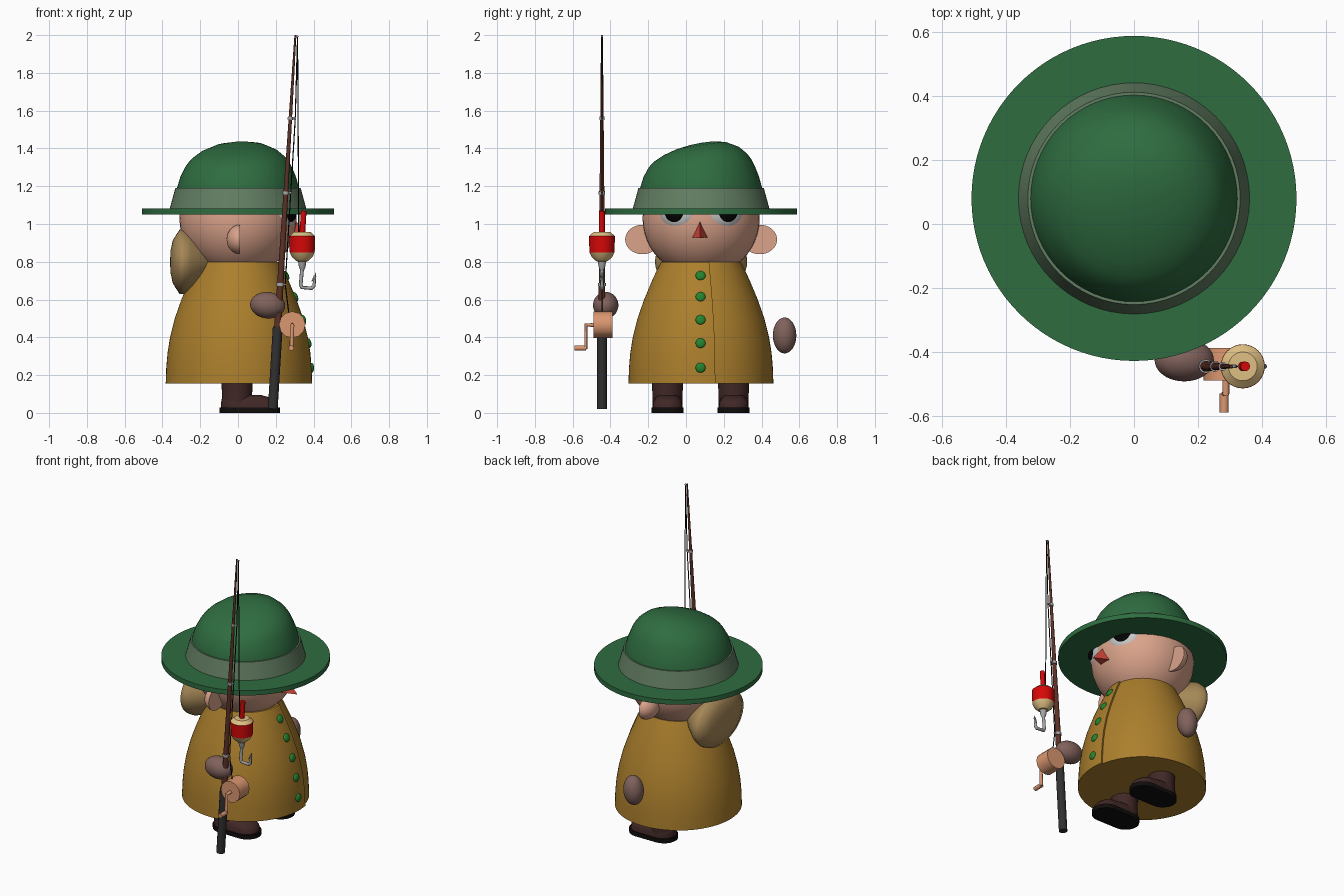
import bpy, bmesh, math
from math import sin, cos, pi, radians
from mathutils import Vector, Matrix

if "Cube" in bpy.data.objects:
    bpy.data.objects.remove(bpy.data.objects["Cube"])

CY = 0.08  # the figure's own axis in y; it faces +x
mats = {}


def mat(rgb):
    if rgb not in mats:
        m = bpy.data.materials.new("colour_%d" % len(mats))
        m.diffuse_color = [(c / 255) ** 2.2 for c in rgb] + [1]
        m.use_nodes = True
        m.node_tree.nodes["Principled BSDF"].inputs["Base Color"].default_value = m.diffuse_color
        mats[rgb] = m
    return mats[rgb]


def finish(ob, rgb, angle=35):
    ob.data.materials.clear()
    ob.data.materials.append(mat(rgb))
    bpy.ops.object.select_all(action='DESELECT')
    ob.select_set(True)
    bpy.context.view_layer.objects.active = ob
    if ob.type == 'CURVE':
        bpy.ops.object.convert(target='MESH')
        ob = bpy.context.view_layer.objects.active
    bpy.ops.object.shade_smooth_by_angle(angle=radians(angle))
    return ob


def from_bm(name, bm, rgb, angle=35):
    bmesh.ops.recalc_face_normals(bm, faces=bm.faces)
    me = bpy.data.meshes.new(name)
    bm.to_mesh(me)
    bm.free()
    ob = bpy.data.objects.new(name, me)
    bpy.context.collection.objects.link(ob)
    return finish(ob, rgb, angle)


def loft(name, rings, rgb, angle=35):
    """Skin a list of equal rings of points and cap both ends."""
    bm = bmesh.new()
    rows = [[bm.verts.new(p) for p in ring] for ring in rings]
    n = len(rows[0])
    for a, b in zip(rows, rows[1:]):
        for i in range(n):
            bm.faces.new((a[i], a[(i + 1) % n], b[(i + 1) % n], b[i]))
    bm.faces.new(rows[0])
    bm.faces.new(rows[-1])
    bmesh.ops.remove_doubles(bm, verts=bm.verts, dist=1e-5)
    return from_bm(name, bm, rgb, angle)


def lathe(name, profile, rgb, x=0, y=CY, n=64, warp=None, angle=35):
    rings = []
    for r, z in profile:
        ring = [Vector((r * cos(2 * pi * i / n), r * sin(2 * pi * i / n), z)) for i in range(n)]
        rings.append([(warp(p) if warp else p) + Vector((x, y, 0)) for p in ring])
    return loft(name, rings, rgb, angle)


def ellipsoid(name, loc, radii, rgb, turn=0, tilt=0, cut=None):
    bm = bmesh.new()
    bmesh.ops.create_uvsphere(bm, u_segments=40, v_segments=24, radius=1)
    if cut:  # keep the side behind a flat face through the centre
        g = bm.verts[:] + bm.edges[:] + bm.faces[:]
        r = bmesh.ops.bisect_plane(bm, geom=g, plane_co=(0, 0, 0), plane_no=cut, clear_outer=True)
        edges = [e for e in r['geom_cut'] if isinstance(e, bmesh.types.BMEdge)]
        bmesh.ops.contextual_create(bm, geom=edges)
    bm.transform(Matrix.Translation(loc) @ Matrix.Rotation(turn, 4, 'Z')
                 @ Matrix.Rotation(tilt, 4, 'Y') @ Matrix.Diagonal((*radii, 1)))
    return from_bm(name, bm, rgb)


def tube(name, pts, radii, rgb):
    cu = bpy.data.curves.new(name, 'CURVE')
    cu.dimensions = '3D'
    cu.bevel_depth = 1
    cu.bevel_resolution = 4
    cu.use_fill_caps = True
    sp = cu.splines.new('POLY')
    sp.points.add(len(pts) - 1)
    for i, p in enumerate(pts):
        sp.points[i].co = (*p, 1)
        sp.points[i].radius = radii[i] if isinstance(radii, list) else radii
    ob = bpy.data.objects.new(name, cu)
    bpy.context.collection.objects.link(ob)
    return finish(ob, rgb)


GREEN, BAND, SKIN, COAT = (50, 108, 66), (98, 124, 98), (218, 162, 138), (170, 126, 48)
HOOD, HAND, BOOT, BLACK = (165, 135, 88), (128, 98, 92), (66, 44, 42), (24, 20, 20)
RED, CORK, STEEL, WOOD = (214, 16, 16), (222, 190, 130), (165, 165, 165), (218, 150, 112)

# Hat: brim, band, and a crown that leans towards +y
lathe("hat_brim", [(0, 1.05), (0.508, 1.05), (0.508, 1.082), (0, 1.082)], GREEN, n=96)
lathe("hat_band", [(0.362, 1.08), (0.332, 1.19), (0.322, 1.19), (0.32, 1.08)], BAND)


def lean(p):
    t = max(0, (p.z - 1.19) / 0.24) ** 2
    return p + Vector((0.01 * t, 0, 0.17 * p.y * t + 0.03 * p.x * t))


lathe("hat_crown", [(0.325, 1.17), (0.323, 1.19), (0.306, 1.25), (0.283, 1.3), (0.268, 1.325),
                    (0.245, 1.352), (0.2, 1.386), (0.13, 1.415), (0.06, 1.427), (0, 1.43)],
      GREEN, warp=lean, angle=50)

# Head, eyes, ears, nose
ellipsoid("head", (0, CY, 1.03), (0.31, 0.31, 0.31), SKIN)
for s, side in ((-1, "right"), (1, "left")):
    a = s * radians(27)
    for part, d, rad, col in (("eye", 0.275, (0.05, 0.105, 0.1), (225, 225, 225)),
                              ("pupil", 0.305, (0.03, 0.062, 0.062), (12, 12, 12))):
        ellipsoid(side + "_" + part, (d * cos(a), CY + d * sin(a), 1.068), rad, col, turn=a)
    ellipsoid(side + "_ear", (0.01, CY + s * 0.31, 0.918), (0.07, 0.092, 0.078), SKIN, cut=(1, 0, 0))
bm = bmesh.new()
v = [bm.verts.new(p) for p in ((0.295, CY - 0.006, 1.03), (0.27, CY - 0.054, 0.93),
                               (0.27, CY + 0.042, 0.93), (0.385, CY - 0.006, 0.925))]
for f in ((0, 1, 2), (0, 1, 3), (1, 2, 3), (2, 0, 3)):
    bm.faces.new([v[i] for i in f])
from_bm("nose", bm, (205, 70, 60), 10)

# Coat: a bell whose radius spirals slightly, so the front edge overlaps
coat = [(0.383, 0.155), (0.38, 0.24), (0.373, 0.32), (0.36, 0.4), (0.335, 0.5),
        (0.3, 0.6), (0.258, 0.7), (0.235, 0.75), (0.21, 0.8)]
N = 80
rings = []
for r, z in coat:
    ring = []
    for i in range(N + 1):
        t = i / N
        a = radians(11) - t * 2 * pi
        rr = r + 0.011 * max(0, 1 - 3 * t)
        ring.append((rr * cos(a), CY + rr * sin(a), z))
    rings.append(ring)
loft("coat", rings, COAT)

# Buttons follow the front of the coat
for z in (0.727, 0.615, 0.493, 0.369, 0.239):
    (r0, z0), (r1, z1) = [(p, q) for p, q in zip(coat, coat[1:]) if p[1] <= z <= q[1]][0]
    r = r0 + (r1 - r0) * (z - z0) / (z1 - z0)
    ellipsoid("button", (r + 0.01, CY - 0.003, z), (0.013, 0.026, 0.026), (40, 130, 50),
              tilt=-math.atan2(r0 - r1, z1 - z0))

# Hood hanging on the back: a teardrop turned around x
hood = [(-0.36, 0), (-0.357, 0.06), (-0.345, 0.115), (-0.31, 0.17), (-0.285, 0.172),
        (-0.25, 0.158), (-0.19, 0.118), (-0.11, 0.055), (-0.035, 0)]
loft("hood", [[(x, CY + 1.42 * r * cos(2 * pi * i / 48), 0.8 + r * sin(2 * pi * i / 48))
               for i in range(48)] for x, r in hood], HOOD, 60)

# Hands
ellipsoid("rod_hand", (0.157, -0.425, 0.57), (0.093, 0.067, 0.07), HAND, tilt=radians(5))
ellipsoid("free_hand", (0.02, 0.522, 0.41), (0.062, 0.062, 0.095), HAND, tilt=radians(5))


# Boots: shaft, foot and sole
def stadium(x0, r0, x1, r1, y, z):
    out = []
    for cx, r, a0 in ((x1, r1, -90), (x0, r0, 90)):
        out += [(cx + r * cos(radians(a0 + 15 * k)), y + r * sin(radians(a0 + 15 * k)), z)
                for k in range(13)]
    return out


for y, side in ((CY - 0.178, "right"), (CY + 0.172, "left")):
    loft(side + "_sole", [stadium(-0.015, 0.084, 0.138, 0.085, y, z) for z in (0, 0.028)], BLACK)
    loft(side + "_foot", [stadium(-0.01, 0.08, 0.133, 0.078, y, 0.026),
                          stadium(-0.01, 0.08, 0.133, 0.076, y, 0.055),
                          stadium(-0.01, 0.075, 0.12, 0.062, y, 0.078),
                          stadium(-0.01, 0.06, 0.08, 0.04, y, 0.095)], BOOT, 60)
    lathe(side + "_boot_shaft", [(0.08, 0.026), (0.08, 0.1), (0.083, 0.17)], BOOT, x=-0.005, y=y, n=40)

# Fishing rod: leaning grip and tapering pole
RY = -0.445


def on_rod(z, off=0):
    return (0.184 + 0.0605 * (z - 0.02) + off, RY, z)


tube("rod_grip", [on_rod(0.022), on_rod(0.455)], 0.026, (52, 52, 52))
tube("rod_pole", [on_rod(0.45), on_rod(2.0)], [0.019, 0.005], (92, 52, 42))
for z, r in ((0.68, 0.017), (1.165, 0.012), (1.56, 0.009)):
    tube("line_guide", [on_rod(z - 0.008), on_rod(z + 0.008)], r + 0.005, STEEL)
    tube("guide_arm", [on_rod(z), on_rod(z, 0.03)], 0.006, STEEL)
tube("rod_tip", [on_rod(1.985), on_rod(1.995, 0.015)], 0.005, STEEL)
tube("reel_line", [(0.27, RY, 0.52)] + [on_rod(z, 0.026) for z in (0.68, 1.165, 1.56)]
     + [on_rod(1.99, 0.012)], 0.003, BLACK)
tube("float_line", [on_rod(1.99, 0.012), (0.322, RY, 0.95)], 0.003, BLACK)

# Reel and crank
tube("reel", [(0.287, -0.49, 0.467), (0.287, -0.388, 0.467)], 0.07, WOOD)
tube("reel_crank", [(0.287, -0.48, 0.465), (0.287, -0.53, 0.465), (0.284, -0.53, 0.345),
                    (0.282, -0.555, 0.342)], 0.011, WOOD)
tube("crank_handle", [(0.282, -0.53, 0.343), (0.282, -0.59, 0.343)], 0.014, WOOD)

# Float and hook
FX = 0.34
tube("float_stick", [(FX, RY, 0.94), (FX + 0.008, RY, 1.07)], 0.015, RED)
lathe("float_top", [(0, 0.958), (0.045, 0.957), (0.068, 0.936), (0, 0.936)], CORK, FX, RY, 32)
lathe("float_middle", [(0, 0.936), (0.069, 0.936), (0.066, 0.85), (0, 0.85)], RED, FX, RY, 32)
lathe("float_bottom", [(0, 0.85), (0.066, 0.85), (0.054, 0.825), (0.03, 0.803), (0, 0.8)],
      CORK, FX, RY, 32)
lathe("hook_socket", [(0, 0.805), (0.022, 0.803), (0.018, 0.775), (0.008, 0.75), (0, 0.75)],
      STEEL, FX, RY, 24)
tube("hook", [(FX, RY, 0.77), (FX - 0.008, RY, 0.68), (FX - 0.002, RY, 0.664), (0.39, RY, 0.66),
              (0.402, RY, 0.672), (0.412, RY, 0.742)], [0.01, 0.01, 0.01, 0.01, 0.01, 0.002], STEEL)
tube("hook_barb", [(0.409, RY, 0.725), (0.39, RY, 0.695)], [0.008, 0.002], STEEL)
